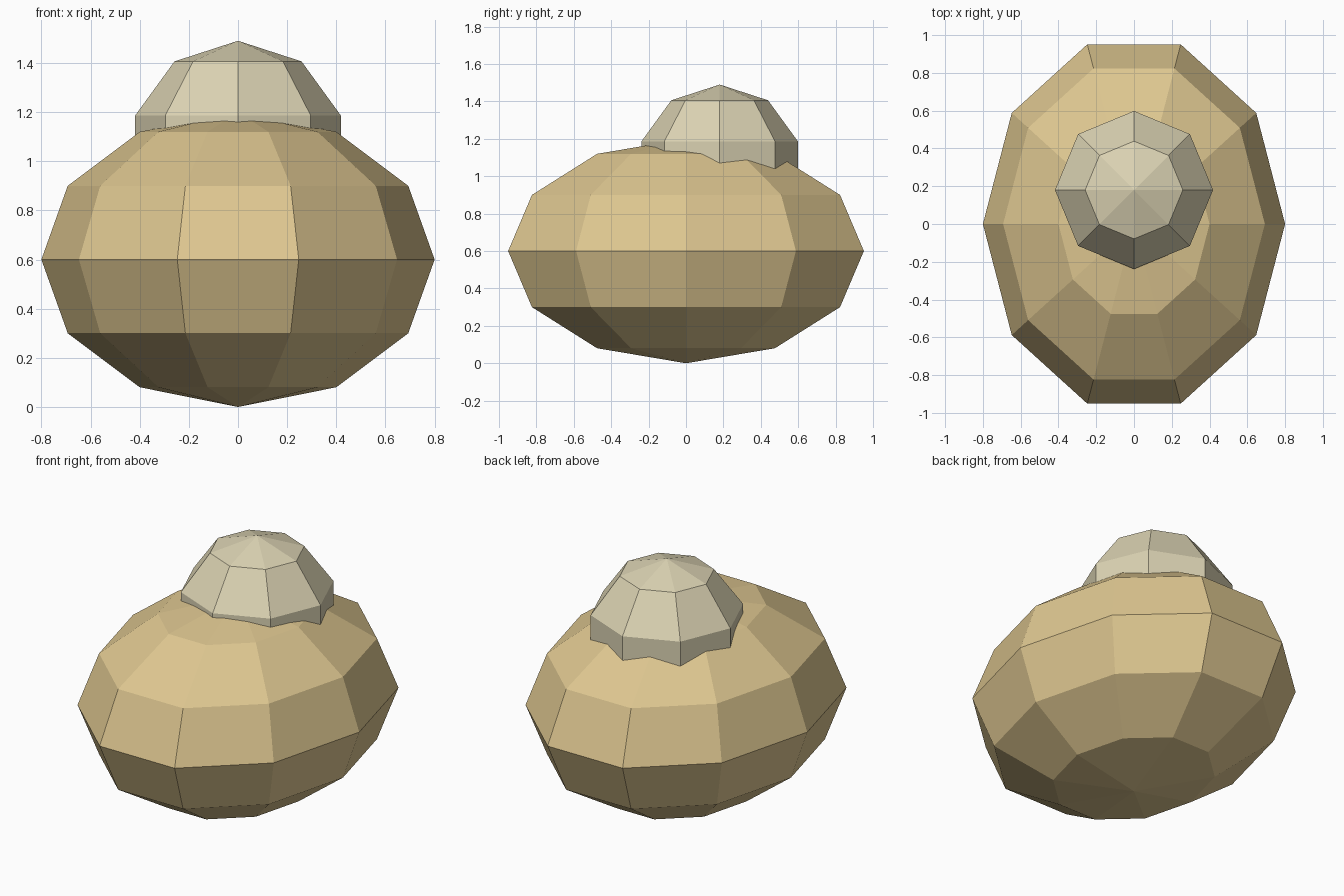
import bpy
import math

cube = bpy.data.objects.get("Cube")
if cube:
    bpy.data.objects.remove(cube, do_unlink=True)


def make_material(name, color):
    mat = bpy.data.materials.new(name)
    mat.use_nodes = True
    mat.diffuse_color = color
    mat.node_tree.nodes["Principled BSDF"].inputs["Base Color"].default_value = color
    return mat


def faceted_ball(name, segments, rings, scale, location, material):
    """Flat-shaded ball with a vertex pointing to the front and back."""
    bpy.ops.mesh.primitive_uv_sphere_add(segments=segments, ring_count=rings, radius=1)
    ball = bpy.context.object
    ball.name = name
    ball.rotation_euler.z = math.radians(90)
    bpy.ops.object.transform_apply(rotation=True)
    ball.scale = scale
    ball.location = location
    bpy.ops.object.transform_apply(location=False, scale=True)
    ball.data.materials.append(material)
    return ball


tan = make_material("warm_tan", (0.73, 0.57, 0.28, 1))
cream = make_material("pale_cream", (0.71, 0.65, 0.45, 1))

# Wide lower body, longer from front to back
faceted_ball("body", 10, 6, (0.8, 1.0, 0.6), (0, 0, 0.6), tan)

# Small dome sunk into the top, set towards the back
faceted_ball("top_dome", 8, 5, (0.44, 0.44, 0.44), (0, 0.18, 1.05), cream)
